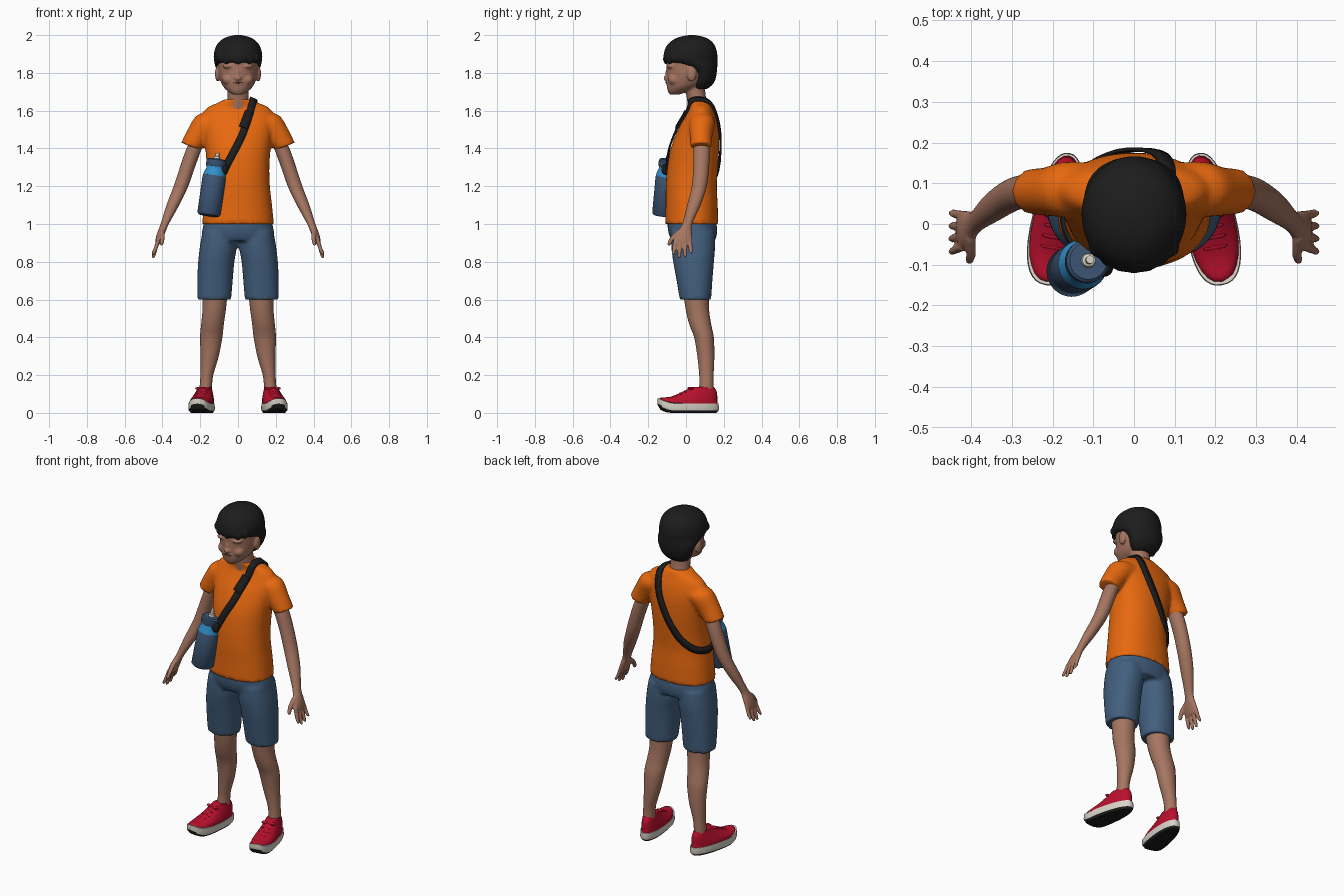
import bpy, bmesh, math
from mathutils import Vector, Matrix
from mathutils.bvhtree import BVHTree

if "Cube" in bpy.data.objects:
    bpy.data.objects.remove(bpy.data.objects["Cube"])


def material(name, r, g, b):
    m = bpy.data.materials.new(name)
    m.use_nodes = True
    m.diffuse_color = (r, g, b, 1)
    node = m.node_tree.nodes["Principled BSDF"]
    node.inputs["Base Color"].default_value = (r, g, b, 1)
    node.inputs["Roughness"].default_value = .8
    return m


skin = material("skin brown", .38, .18, .12)
lip = material("lip brown", .16, .06, .05)
black = material("soft black", .012, .012, .012)
orange = material("shirt orange", .86, .15, .005)
denim = material("shorts blue", .055, .115, .21)
red = material("shoe red", .48, .005, .025)
white = material("sole white", .7, .66, .58)
navy = material("bottle navy", .045, .09, .17)
sky = material("bottle light blue", .03, .28, .6)
SIDES = (("left", 1), ("right", -1))


def curve_points(points, steps):
    """Smooth path through points of any dimension."""
    pts = [Vector(p) for p in points]
    if steps == 1:
        return pts
    out = []
    for i in range(len(pts) - 1):
        a, b = pts[max(i - 1, 0)], pts[i]
        c, d = pts[i + 1], pts[min(i + 2, len(pts) - 1)]
        for k in range(steps):
            t = k / steps
            out.append(b + (c - a) * (t / 2) + (a * 2 - b * 5 + c * 4 - d) * (t * t / 2)
                       + (b * 3 - a - c * 3 + d) * (t ** 3 / 2))
    return out + [pts[-1]]


def loft(bm, sections, side=1, power=2, steps=4, n=28):
    """Closed shell through level rings: x, y, z, half width, half depth, tilt."""
    rings = []
    full = [tuple(s) + (0,) * (6 - len(s)) for s in sections]
    for x, y, z, rx, ry, tilt in curve_points(full, steps):
        ring = []
        for i in range(n):
            a = math.tau * i / n
            c, s = math.cos(a), math.sin(a)
            dx = max(rx, .003) * math.copysign(abs(c) ** (2 / power), c)
            dy = max(ry, .003) * math.copysign(abs(s) ** (2 / power), s)
            ring.append(bm.verts.new((side * (x + dx), y + dy, z + tilt * dx)))
        rings.append(ring)
    for low, high in zip(rings, rings[1:]):
        for i in range(n):
            j = (i + 1) % n
            bm.faces.new((low[i], low[j], high[j], high[i]))
    bm.faces.new(rings[0][::-1])
    bm.faces.new(rings[-1])


def blob(bm, centre, radii):
    m = Matrix.Translation(centre) @ Matrix.Diagonal((*radii, 1))
    bmesh.ops.create_uvsphere(bm, u_segments=16, v_segments=10, radius=1, matrix=m)


def finish(name, bm, *mats, voxel=0, smooth=3, rule=None):
    """Turn the shells into one object, fused into one skin if voxel is set."""
    bmesh.ops.recalc_face_normals(bm, faces=bm.faces)
    mesh = bpy.data.meshes.new(name)
    if rule:
        for f in bm.faces:
            f.material_index = rule(f.calc_center_median())
    bm.to_mesh(mesh)
    bm.free()
    ob = bpy.data.objects.new(name, mesh)
    bpy.context.collection.objects.link(ob)
    for m in mats:
        mesh.materials.append(m)
    bpy.ops.object.select_all(action="DESELECT")
    ob.select_set(True)
    bpy.context.view_layer.objects.active = ob
    bpy.ops.object.shade_smooth_by_angle(angle=math.radians(40))
    if voxel:
        r = ob.modifiers.new("fuse", "REMESH")
        r.mode, r.voxel_size, r.use_smooth_shade = "VOXEL", voxel, True
        s = ob.modifiers.new("soften", "SMOOTH")
        s.iterations = smooth
    return ob


# Head, neck, ears and nose
bm = bmesh.new()
loft(bm, [(0, -.06, 1.685, .025, .025), (0, -.045, 1.7, .05, .05), (0, -.01, 1.73, .08, .092),
          (0, .015, 1.78, .1, .118), (0, .02, 1.84, .106, .124), (0, .02, 1.9, .105, .124),
          (0, .02, 1.95, .08, .1), (0, .02, 1.97, .04, .05)])
loft(bm, [(0, .07, 1.56, .08, .05), (0, .06, 1.64, .06, .052), (0, .05, 1.7, .056, .052),
          (0, .04, 1.78, .06, .06)])
blob(bm, (0, -.104, 1.772), (.018, .016, .014))
blob(bm, (0, -.096, 1.795), (.011, .014, .028))
blob(bm, (0, -.094, 1.747), (.032, .013, .013))
blob(bm, (0, -.07, 1.705), (.032, .026, .018))
for _, s in SIDES:
    blob(bm, (s * .108, .03, 1.795), (.014, .026, .042))
    blob(bm, (s * .048, -.058, 1.765), (.036, .038, .032))
    blob(bm, (s * .045, -.078, 1.835), (.036, .026, .012))
finish("head", bm, skin, voxel=.006)

bm = bmesh.new()
blob(bm, (0, -.105, 1.748), (.026, .005, .003))
finish("mouth", bm, lip)

# Short hair, cut high over the face and low at the nape
bm = bmesh.new()
loft(bm, [(0, .075, 1.715, .06, .04), (0, .088, 1.75, .088, .062), (0, .095, 1.8, .108, .068),
          (0, .07, 1.835, .121, .096), (0, .028, 1.865, .127, .138), (0, .024, 1.9, .128, .142),
          (0, .026, 1.95, .112, .124), (0, .03, 1.985, .072, .08), (0, .03, 2, .02, .02)], n=40)
for i in range(7):
    x = -.09 + .03 * i
    y = .036 - .14 * math.sqrt(1 - (x / .127) ** 2)
    blob(bm, (x, y, 1.88 - .008 * (i % 2)), (.022, .018, .028))
finish("hair", bm, black, voxel=.008)

# T-shirt: torso fused with both sleeves
bm = bmesh.new()
loft(bm, [(0, .03, 1, .19, .14), (0, .03, 1.1, .18, .138), (0, .028, 1.2, .169, .135),
          (0, .035, 1.3, .166, .134), (0, .047, 1.4, .173, .128), (0, .065, 1.5, .185, .108),
          (0, .078, 1.57, .19, .082), (0, .08, 1.615, .165, .064), (0, .073, 1.64, .11, .062),
          (0, .064, 1.66, .07, .062)], power=2.2, n=40)
for _, s in SIDES:
    loft(bm, [(.1, .085, 1.55, .055, .065, .8), (.165, .085, 1.53, .055, .068, .8),
              (.21, .08, 1.47, .055, .06, .6), (.25, .08, 1.41, .051, .056, .4)], s)
shirt = finish("shirt", bm, orange, voxel=.01)

# Shorts: hips fused with two wide legs
bm = bmesh.new()
loft(bm, [(0, .03, 1.04, .17, .12), (0, .032, 1, .182, .13), (0, .036, .95, .191, .128),
          (0, .04, .91, .18, .115)], power=2.2, n=40)
for _, s in SIDES:
    loft(bm, [(.098, .036, .96, .09, .115), (.104, .038, .88, .098, .116), (.115, .04, .8, .096, .108),
              (.122, .045, .7, .094, .095), (.126, .05, .6, .09, .083)], s, power=2.2)
finish("shorts", bm, denim, voxel=.01)

for label, s in SIDES:
    # Bare leg
    bm = bmesh.new()
    loft(bm, [(.12, .05, .68, .07, .07), (.126, .06, .55, .062, .062), (.135, .075, .47, .06, .058),
              (.142, .095, .4, .059, .052), (.15, .105, .3, .048, .045), (.165, .108, .2, .034, .038),
              (.17, .108, .14, .033, .038), (.17, .108, .08, .035, .04)], s)
    finish(label + "_leg", bm, skin)

    # Arm, palm, fingers and thumb
    bm = bmesh.new()
    loft(bm, [(.2, .08, 1.47, .036, .04), (.232, .082, 1.4, .041, .044), (.268, .08, 1.3, .04, .042),
              (.302, .07, 1.2, .039, .04), (.345, .042, 1.1, .034, .036), (.388, .006, 1, .022, .027),
              (.408, -.01, .95, .021, .042), (.42, -.015, .915, .017, .049),
              (.426, -.016, .892, .012, .044)], s)
    for i, tip in enumerate((.835, .818, .822, .842)):
        y = -.056 + .026 * i
        loft(bm, [(.42, y, .92, .011, .011), (.436, y * 1.1, .87, .011, .011),
                  (.447, y * 1.2, tip + .01, .009, .009), (.45, y * 1.2, tip, .004, .004)], s, n=12)
    loft(bm, [(.402, -.03, .97, .013, .014), (.4, -.07, .93, .012, .014),
              (.404, -.088, .895, .01, .011), (.405, -.09, .885, .004, .004)], s, n=12)
    finish(label + "_arm", bm, skin, voxel=.005, smooth=2)

    # Trainer: sole with dark tread, upper and laces, toes turned out
    def place_shoe(bm):
        turn = Matrix.Rotation(s * math.radians(10), 3, "Z")
        for v in bm.verts:
            x, y, z = v.co
            z += 4 * max(0, -y - .08) ** 2
            v.co = turn @ Vector((x * (1 - y), y, z)) + Vector((s * .188, .012, 0))

    bm = bmesh.new()
    loft(bm, [(0, 0, 0, .05, .15), (0, 0, .012, .06, .162), (0, 0, .02, .062, .165),
              (0, 0, .05, .06, .163)], power=2.4, steps=1, n=40)
    rule = lambda c: 0 if c.z < .014 or (c.y < -.145 and abs(c.x) < .035 and c.z < .03) else 1
    for f in bm.faces:
        f.material_index = rule(f.calc_center_median())
    place_shoe(bm)
    finish(label + "_shoe_sole", bm, black, white)

    bm = bmesh.new()
    loft(bm, [(0, 0, .04, .059, .16), (0, .006, .066, .058, .15), (0, .038, .09, .051, .118),
              (0, .064, .115, .043, .088), (0, .078, .138, .037, .06)], power=2.2)
    for i in range(4):
        blob(bm, (0, -.07 + .026 * i, .086 + .012 * i), (.03, .007, .009))
    for e in (-1, 1):
        blob(bm, (e * .022, .012, .13), (.02, .012, .008))
    place_shoe(bm)
    finish(label + "_shoe_upper", bm, red)

# Drinking bottle, leaning against the right hip
lean = Vector((.043, .028, .3)).to_track_quat("Z", "Y").to_matrix().to_4x4()
lean = Matrix.Translation((-.155, -.118, 1.045)) @ lean
BOTTLE = (("body", navy, [(0, .054), (.01, .062), (.205, .062), (.215, .058)]),
          ("band", sky, [(.212, .06), (.225, .058), (.25, .048), (.262, .048)]),
          ("cap", navy, [(.26, .05), (.265, .053), (.295, .053), (.302, .046)]),
          ("spout", white, [(.3, .018), (.315, .016), (.318, .01), (.335, .01)]))
for part, mat, profile in BOTTLE:
    bm = bmesh.new()
    loft(bm, [(0, 0, z, r, r) for z, r in profile], steps=1, n=32)
    bm.transform(lean)
    finish("bottle_" + part, bm, mat)

# Strap laid over the shirt, from the bottle over the left shoulder and round the back
bpy.context.view_layer.update()
tree = BVHTree.FromObject(shirt, bpy.context.evaluated_depsgraph_get())


def ribbon(name, points, half, lift, steps=8):
    path = []
    for p in curve_points(points, steps):
        hit, normal, _, _ = tree.find_nearest(p)
        path.append((hit + normal * lift, normal))
    bm = bmesh.new()
    rows = []
    for i, (p, normal) in enumerate(path):
        along = path[min(i + 1, len(path) - 1)][0] - path[max(i - 1, 0)][0]
        across = along.cross(normal).normalized() * half
        rows.append([bm.verts.new(p + across), bm.verts.new(p - across)])
    for (a, b), (c, d) in zip(rows, rows[1:]):
        bm.faces.new((a, b, d, c))
    ob = finish(name, bm, black)
    thick = ob.modifiers.new("thickness", "SOLIDIFY")
    thick.thickness, thick.offset = .01, 0


STRAP = [(-.085, -.11, 1.27), (-.03, -.1, 1.37), (.02, -.08, 1.47), (.06, -.02, 1.58),
         (.085, .05, 1.67), (.085, .12, 1.65), (.06, .17, 1.53), (0, .18, 1.4),
         (-.07, .17, 1.29), (-.14, .12, 1.22), (-.18, .03, 1.2), (-.15, -.07, 1.23),
         (-.085, -.11, 1.27)]
ribbon("strap", STRAP, .019, .008)
ribbon("strap_buckle", [(.03, -.07, 1.52), (.062, -.02, 1.6)], .024, .014)
bm = bmesh.new()
blob(bm, (-.075, -.108, 1.29), (.024, .022, .03))
finish("strap_clip", bm, black)
